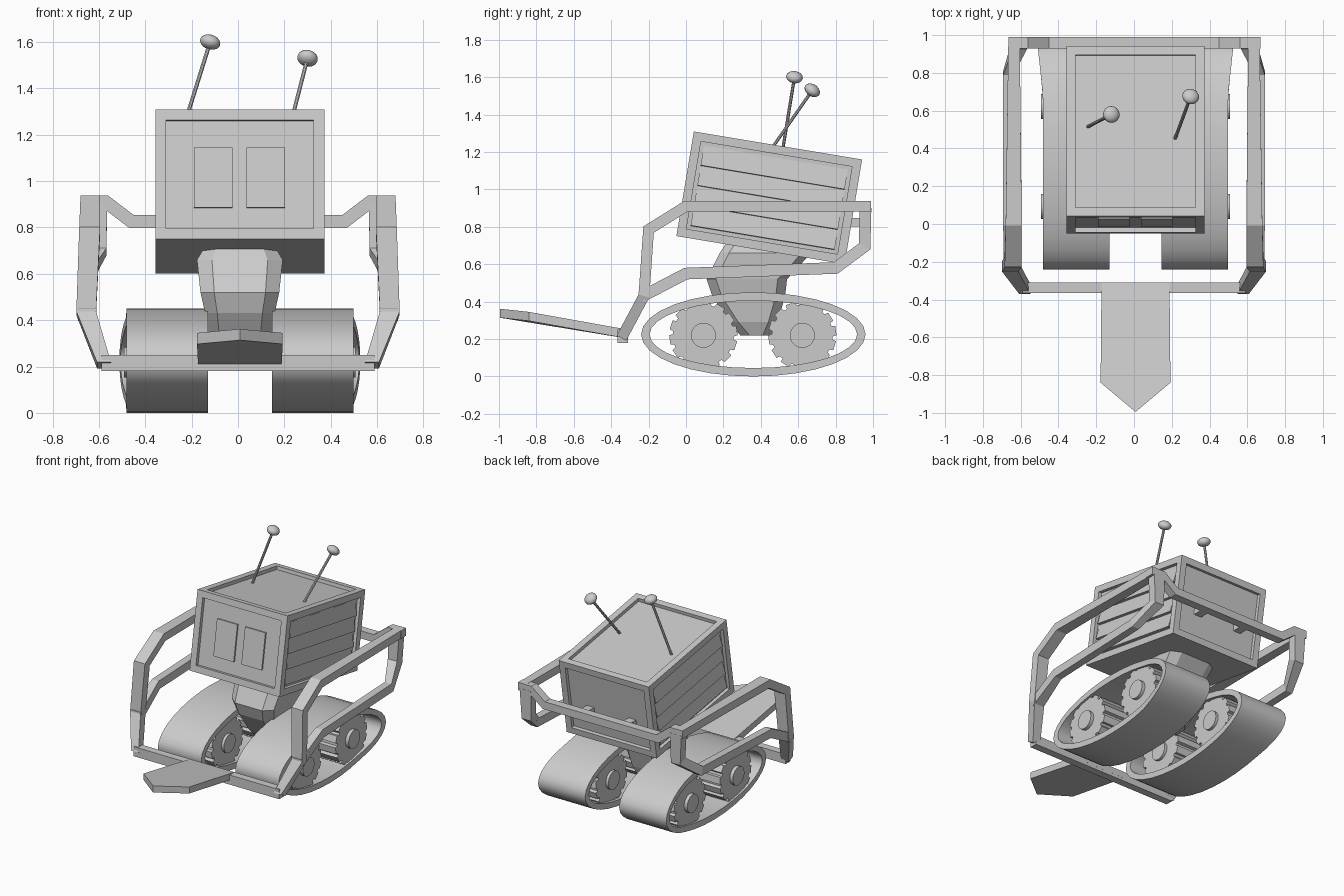
import bpy, bmesh, math
from mathutils import Vector, Matrix, Euler

if "Cube" in bpy.data.objects:
    bpy.data.objects.remove(bpy.data.objects["Cube"])

CX = 0.008                      # body and tread centre line
TILT = math.radians(-9.46)      # head leans back
HEAD = Matrix.Translation((CX, 0.445, 0.955)) @ Matrix.Rotation(TILT, 4, 'X')


def finish(name, bm, smooth=False, matrix=None):
    if matrix:
        bm.transform(matrix)
    bmesh.ops.recalc_face_normals(bm, faces=bm.faces[:])
    me = bpy.data.meshes.new(name)
    bm.to_mesh(me)
    bm.free()
    ob = bpy.data.objects.new(name, me)
    bpy.context.collection.objects.link(ob)
    if smooth:
        bpy.ops.object.select_all(action='DESELECT')
        ob.select_set(True)
        bpy.context.view_layer.objects.active = ob
        bpy.ops.object.shade_smooth_by_angle(angle=math.radians(35))
    return ob


def loft(name, rings, caps=True, smooth=False, matrix=None, closed=False):
    bm = bmesh.new()
    vs = [[bm.verts.new(p) for p in r] for r in rings]
    n = len(vs[0])
    pairs = list(zip(vs, vs[1:])) + ([(vs[-1], vs[0])] if closed else [])
    for a, b in pairs:
        for i in range(n):
            bm.faces.new((a[i], a[(i + 1) % n], b[(i + 1) % n], b[i]))
    if caps:
        bm.faces.new(vs[0])
        bm.faces.new(vs[-1][::-1])
    return finish(name, bm, smooth, matrix)


def box(name, center, size, matrix=None):
    bm = bmesh.new()
    bmesh.ops.create_cube(bm, size=1, matrix=Matrix.Translation(center) @ Matrix.Diagonal((*size, 1)))
    return finish(name, bm, matrix=matrix)


def bar(name, pts, t, side):
    """Mitred rectangular bar; each point is x, y, z, width along the side axis."""
    P = [Vector(p[:3]) for p in pts]
    s = Vector(side)
    rings = []
    for i, p in enumerate(P):
        flat = []
        for a, b in ((i - 1, i), (i, i + 1)):
            if a >= 0 and b < len(P):
                d = P[b] - P[a]
                flat.append((d - s * d.dot(s)).normalized())
        d = (flat[0] + flat[-1]).normalized()
        nrm = d.cross(s) * (t / 2 / max(0.5, d.dot(flat[0])))
        w = s * pts[i][3] / 2
        rings.append([p + w + nrm, p - w + nrm, p - w - nrm, p + w - nrm])
    return loft(name, rings)


def prism_x(name, prof, x0, x1, matrix=None, smooth=False):
    return loft(name, [[(x, y, z) for y, z in prof] for x in (x0, x1)], matrix=matrix, smooth=smooth)


# Head box with recessed panels on every face except the underside
bm = bmesh.new()
bmesh.ops.create_cube(bm, size=1, matrix=Matrix.Diagonal((0.73, 0.912, 0.567, 1)))
bm.normal_update()
panels = [f for f in bm.faces if f.normal.z > -0.5]
bmesh.ops.inset_individual(bm, faces=panels, thickness=0.066)
for f in bmesh.ops.extrude_discrete_faces(bm, faces=panels)['faces']:
    f.normal_update()
    bmesh.ops.translate(bm, verts=f.verts[:], vec=f.normal * -0.025)
finish("head_box", bm, matrix=HEAD)

# Eye plates
for label, x in (("left", -0.115), ("right", 0.112)):
    box(f"eye_plate_{label}", (x, -0.432, -0.012), (0.165, 0.022, 0.262), HEAD)

# Overlapping side slats
for sgn, label in ((-1, "left"), (1, "right")):
    for i in range(4):
        z = -0.2175 + i * 0.10875
        prof = [(sgn * 0.335, z), (sgn * 0.36, z + 0.003), (sgn * 0.341, z + 0.10875), (sgn * 0.335, z + 0.10875)]
        loft(f"side_slat_{label}_{i + 1}", [[(a, y, b) for a, b in prof] for y in (-0.39, 0.39)], matrix=HEAD)

# Antennas with flattened tips
for label, base, tip in (("left", (-0.245, 0.515, 1.20), (-0.12, 0.58, 1.60)),
                         ("right", (0.215, 0.445, 1.20), (0.30, 0.675, 1.53))):
    a, b = Vector(base), Vector(tip)
    d = b - a
    rot = d.to_track_quat('Z', 'Y').to_matrix().to_4x4()
    bm = bmesh.new()
    bmesh.ops.create_cone(bm, segments=8, radius1=0.009, radius2=0.009, depth=d.length, cap_ends=True,
                          matrix=Matrix.Translation((a + b) / 2) @ rot)
    finish(f"antenna_rod_{label}", bm, True)
    bm = bmesh.new()
    bmesh.ops.create_uvsphere(bm, u_segments=16, v_segments=10, radius=0.045,
                              matrix=Matrix.Translation(b) @ rot @ Matrix.Diagonal((1, 1, 0.7, 1)))
    finish(f"antenna_tip_{label}", bm, True)

# Faceted neck: z, front y, back y, half width
rings = []
for z, y0, y1, h in ((0.22, 0.29, 0.46, 0.10), (0.29, 0.23, 0.49, 0.13), (0.43, 0.14, 0.53, 0.15),
                     (0.52, 0.11, 0.54, 0.17), (0.66, 0.18, 0.67, 0.185), (0.72, 0.22, 0.67, 0.15)):
    c, e = h * 0.35, 0.05
    rings.append([(CX + x, y, z) for x, y in ((-h + c, y0), (h - c, y0), (h, y0 + e), (h, y1 - e),
                                              (h - c, y1), (-h + c, y1), (-h, y1 - e), (-h, y0 + e))])
loft("neck", rings)

# Tread belts, toothed wheels and hubs
N = 32
for sgn, label in ((-1, "left"), (1, "right")):
    rings = []
    for outer, shrink in ((0, 0), (1, 0), (1, 0.045), (0, 0.045)):
        ring = []
        for i in range(N):
            a = 2 * math.pi * i / N
            y, z = 0.36 + (0.6 - shrink) * math.cos(a), 0.225 + (0.225 - shrink) * math.sin(a)
            x = 0.138 if not outer else 0.49 + 0.03 * max(0, (y - 0.68) / 0.28)
            ring.append((CX + sgn * x, y, z))
        rings.append(ring)
    loft(f"tread_belt_{label}", rings, caps=False, smooth=True, closed=True)
    for wy, pos in ((0.093, "front"), (0.622, "back")):
        gear = []
        for k in range(14):
            for off, r in ((0, 0.183), (0.27, 0.183), (0.31, 0.163), (0.41, 0.163)):
                a = (k * 2 * math.pi / 14) + off
                gear.append((wy + r * math.cos(a), 0.22 + r * math.sin(a)))
        prism_x(f"wheel_{label}_{pos}", gear, CX + sgn * 0.16, CX + sgn * 0.475)
        hub = [(wy + 0.067 * math.cos(i * math.pi / 10), 0.22 + 0.067 * math.sin(i * math.pi / 10)) for i in range(20)]
        prism_x(f"wheel_hub_{label}_{pos}", hub, CX + sgn * 0.14, CX + sgn * 0.5, smooth=True)

# Side frames: front post with upper rail, lower rail, rear post
for s, label in ((-1, "left"), (1, "right")):
    def m(*pts):
        return [(s * p[0], *p[1:]) for p in pts]
    bar(f"upper_rail_{label}", m((0.578, -0.345, 0.205, 0.06), (0.655, -0.225, 0.43, 0.085), (0.64, -0.2, 0.785, 0.09),
                                 (0.637, 0.0, 0.91, 0.085), (0.635, 0.99, 0.91, 0.06)), 0.058, (1, 0, 0))
    bar(f"lower_rail_{label}", m((0.65, -0.24, 0.425, 0.08), (0.665, 0.0, 0.55, 0.055), (0.665, 0.8, 0.58, 0.055),
                                 (0.605, 0.955, 0.695, 0.075), (0.61, 0.96, 0.9, 0.09)), 0.062, (1, 0, 0))
    # bracket tying the head to the rear bar
    box(f"rear_bracket_{label}", (s * 0.17, 0.91, 0.825), (0.06, 0.1, 0.045))

# Rear and front cross bars
bar("rear_bar", [(-0.66, 0.96, 0.91, 0.06), (-0.57, 0.96, 0.91, 0.06), (-0.46, 0.96, 0.826, 0.06),
                 (0.46, 0.96, 0.826, 0.06), (0.57, 0.96, 0.91, 0.06), (0.67, 0.96, 0.91, 0.06)], 0.056, (0, 1, 0))
bar("front_bar", [(-0.59, -0.338, 0.215, 0.055), (0.59, -0.338, 0.215, 0.055)], 0.07, (0, 1, 0))

# Pointed front scoop
top = [(-0.18, -0.31, 0.25), (0.18, -0.31, 0.25), (0.185, -0.84, 0.345), (0, -0.995, 0.362), (-0.185, -0.84, 0.345)]
loft("front_scoop", [[(x + CX, y, z) for x, y, z in top], [(x + CX, y, z - 0.048) for x, y, z in top]])
